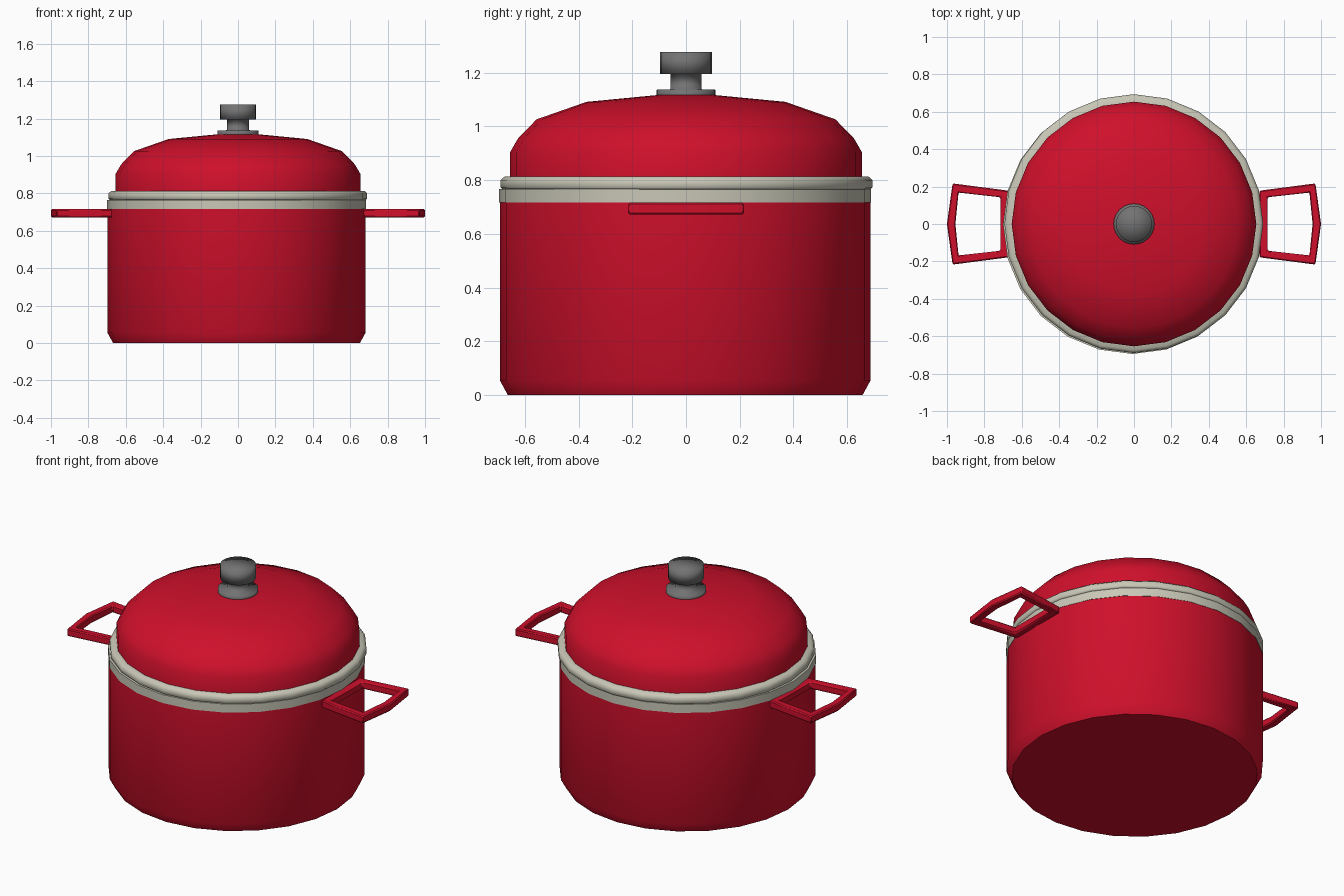
import bpy
import bmesh
from math import cos, sin, pi, radians

if "Cube" in bpy.data.objects:
    bpy.data.objects.remove(bpy.data.objects["Cube"])

SIDES = 24


def material(name, rgb):
    mat = bpy.data.materials.new(name)
    mat.diffuse_color = (*rgb, 1)
    mat.use_nodes = True
    mat.node_tree.nodes["Principled BSDF"].inputs["Base Color"].default_value = mat.diffuse_color
    return mat


red = material("red enamel", (0.62, 0.005, 0.024))
cream = material("cream trim", (0.58, 0.57, 0.47))
steel = material("dark steel", (0.17, 0.17, 0.17))


def finish(bm, name, mat, angle):
    bmesh.ops.recalc_face_normals(bm, faces=bm.faces)
    mesh = bpy.data.meshes.new(name)
    bm.to_mesh(mesh)
    bm.free()
    mesh.polygons.foreach_set("use_smooth", [True] * len(mesh.polygons))
    mesh.set_sharp_from_angle(angle=radians(angle))
    mesh.materials.append(mat)
    obj = bpy.data.objects.new(name, mesh)
    bpy.context.collection.objects.link(obj)
    return obj


def lathe(name, profile, mat, center=(0, 0), closed=False, angle=60):
    """Revolve (radius, z) points; radius 0 becomes a single pole vertex."""
    bm = bmesh.new()
    rings = []
    for r, z in profile:
        n = SIDES if r > 0 else 1
        rings.append([bm.verts.new((center[0] + r * cos(2 * pi * i / SIDES),
                                    center[1] + r * sin(2 * pi * i / SIDES), z))
                      for i in range(n)])
    pairs = list(zip(rings, rings[1:])) + ([(rings[-1], rings[0])] if closed else [])
    for a, b in pairs:
        for i in range(SIDES):
            j = (i + 1) % SIDES
            quad = [a[i % len(a)], a[j % len(a)], b[j % len(b)], b[i % len(b)]]
            bm.faces.new(list(dict.fromkeys(quad)))
    return finish(bm, name, mat, angle)


# Hollow pot with a chamfered foot
POT = (-0.008, -0.003)
lathe("pot_body", [(0, 0), (0.66, 0), (0.69, 0.055), (0.69, 0.72), (0.65, 0.72),
                   (0.65, 0.07), (0, 0.04)], red, POT)

# Cream bands on the pot and on the lid
lathe("pot_rim", [(0.692, 0.716), (0.692, 0.766), (0.64, 0.766), (0.64, 0.716)],
      cream, POT, closed=True)
lathe("lid_rim", [(0.685, 0.765), (0.692, 0.773), (0.692, 0.800), (0.676, 0.814),
                  (0.63, 0.814), (0.63, 0.765)], cream, (-0.001, 0.002), closed=True)

# Domed lid with a thin shell
lathe("lid", [(0, 1.118), (0.11, 1.116), (0.37, 1.091), (0.556, 1.026), (0.625, 0.955),
              (0.654, 0.905), (0.654, 0.79), (0.62, 0.79), (0.62, 0.89),
              (0.53, 1.0), (0.36, 1.06), (0, 1.085)], red)

# Knob: base disc, stem and cap, shaded softly as one piece
lathe("lid_knob", [(0, 1.10), (0.109, 1.10), (0.109, 1.136), (0.058, 1.138), (0.058, 1.194),
                   (0.096, 1.194), (0.096, 1.276), (0, 1.276)], steel, angle=180)


# Side handles: five-cornered loops with a square section
def handle(name, side):
    outer = [(0.67, -0.178), (0.97, -0.217), (1.0, 0), (0.97, 0.217), (0.67, 0.178)]
    inner = [(0.715, -0.143), (0.938, -0.168), (0.955, 0), (0.938, 0.168), (0.715, 0.143)]
    bm = bmesh.new()
    loops = [[bm.verts.new((side * x, y, z)) for x, y in pts]
             for pts, z in ((outer, 0.672), (outer, 0.716), (inner, 0.716), (inner, 0.672))]
    for k in range(4):
        a, b = loops[k], loops[(k + 1) % 4]
        for i in range(5):
            j = (i + 1) % 5
            bm.faces.new((a[i], a[j], b[j], b[i]))
    obj = finish(bm, name, red, 50)
    bevel = obj.modifiers.new("soft edges", 'BEVEL')
    bevel.width = 0.006
    bevel.segments = 1


handle("handle_right", 1)
handle("handle_left", -1)
